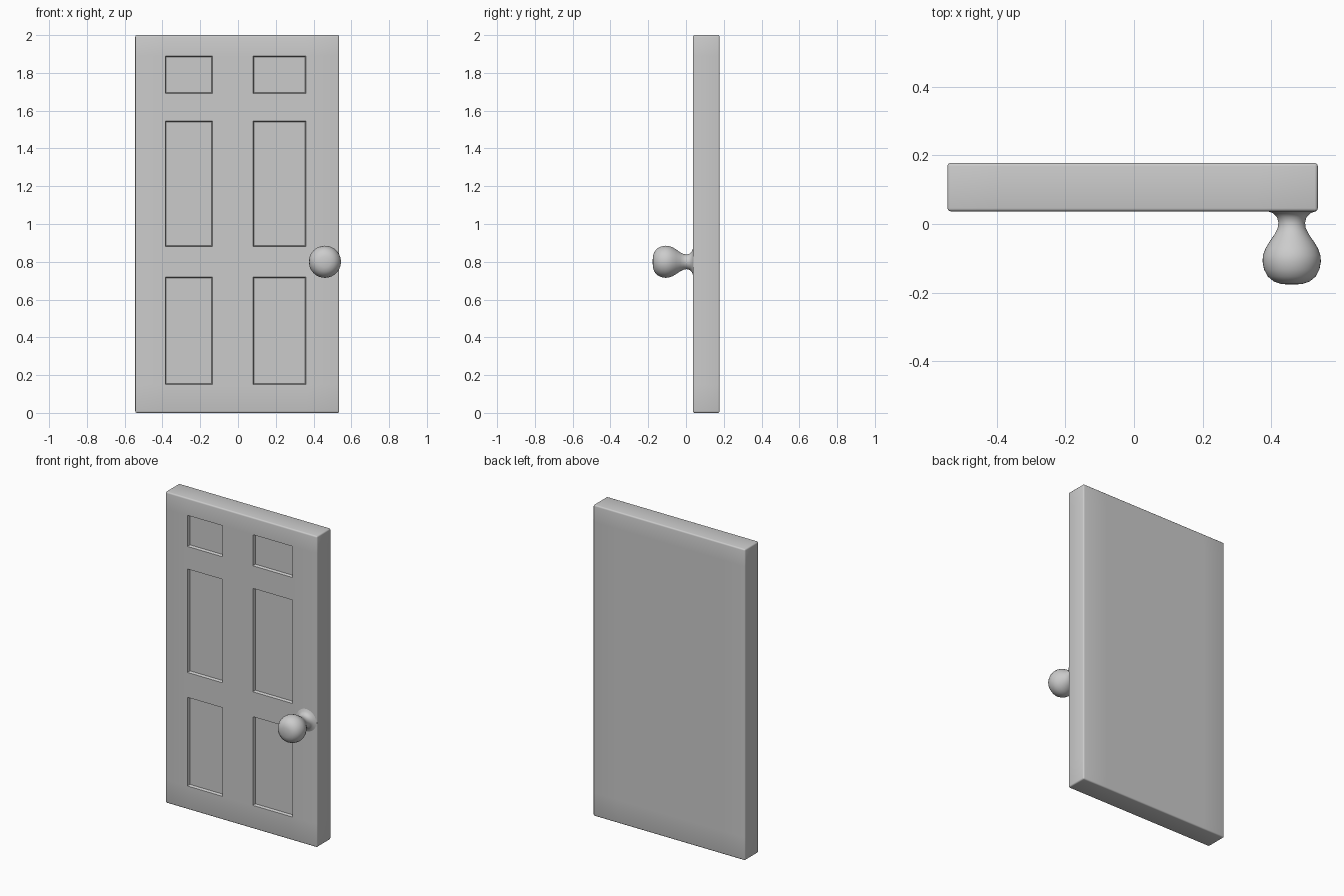
import bpy, bmesh, math
from mathutils import Matrix, Vector

if "Cube" in bpy.data.objects:
    bpy.data.objects.remove(bpy.data.objects["Cube"])

FRONT, BACK = 0.037, 0.178
COLS = [(-0.385, -0.135), (0.08, 0.36)]
ROWS = [(0.15, 0.72), (0.88, 1.545), (1.69, 1.89)]


def finish(bm, name, angle):
    mesh = bpy.data.meshes.new(name)
    bm.to_mesh(mesh)
    bm.free()
    ob = bpy.data.objects.new(name, mesh)
    bpy.context.collection.objects.link(ob)
    bpy.ops.object.select_all(action='DESELECT')
    ob.select_set(True)
    bpy.context.view_layer.objects.active = ob
    bpy.ops.object.shade_smooth_by_angle(angle=math.radians(angle))
    return ob


# Door slab with rounded edges
bm = bmesh.new()
bmesh.ops.create_cube(bm, size=1, matrix=Matrix.LocRotScale(
    Vector((-0.004, (FRONT + BACK) / 2, 1)), None,
    Vector((1.08, BACK - FRONT, 2))))
bmesh.ops.bevel(bm, geom=bm.edges[:], offset=0.009, segments=3,
                profile=0.5, affect='EDGES')


# Cut the slab into a grid around the panels
def cut(point, normal):
    bmesh.ops.bisect_plane(bm, geom=bm.verts[:] + bm.edges[:] + bm.faces[:],
                           plane_co=point, plane_no=normal)


for x in sum(COLS, ()):
    cut((x, 0, 0), (1, 0, 0))
for z in sum(ROWS, ()):
    cut((0, 0, z), (0, 0, 1))


# Sink the six panels
def is_panel(f):
    c = f.calc_center_median()
    return (f.normal.y < -0.99 and any(a < c.x < b for a, b in COLS)
            and any(a < c.z < b for a, b in ROWS))


bm.normal_update()
panels = [f for f in bm.faces if is_panel(f)]
bmesh.ops.inset_individual(bm, faces=panels, thickness=0.005, depth=-0.018,
                           use_even_offset=True)
finish(bm, "door_panel", 35)

# Door knob, a profile turned around the y axis
profile = [(0.074, 0.038), (0.055, 0.032), (0.043, 0.02), (0.039, 0.004),
           (0.041, -0.012), (0.05, -0.03), (0.065, -0.052), (0.077, -0.072),
           (0.084, -0.092), (0.085, -0.11), (0.081, -0.132), (0.07, -0.153),
           (0.052, -0.168), (0.03, -0.175), (0, -0.177)]
bm = bmesh.new()
verts = [bm.verts.new((0.46 + r, y, 0.8)) for r, y in profile]
edges = [bm.edges.new(p) for p in zip(verts, verts[1:])]
bmesh.ops.spin(bm, geom=verts + edges, cent=(0.46, 0, 0.8), axis=(0, 1, 0),
               angle=math.tau, steps=40)
bmesh.ops.remove_doubles(bm, verts=bm.verts[:], dist=0.0005)
bmesh.ops.recalc_face_normals(bm, faces=bm.faces[:])
if sum(f.normal.dot(f.calc_center_median() - Vector((0.46, -0.1, 0.8)))
       for f in bm.faces if f.calc_center_median().y < -0.1) < 0:
    bmesh.ops.reverse_faces(bm, faces=bm.faces[:])
finish(bm, "door_knob", 60)
